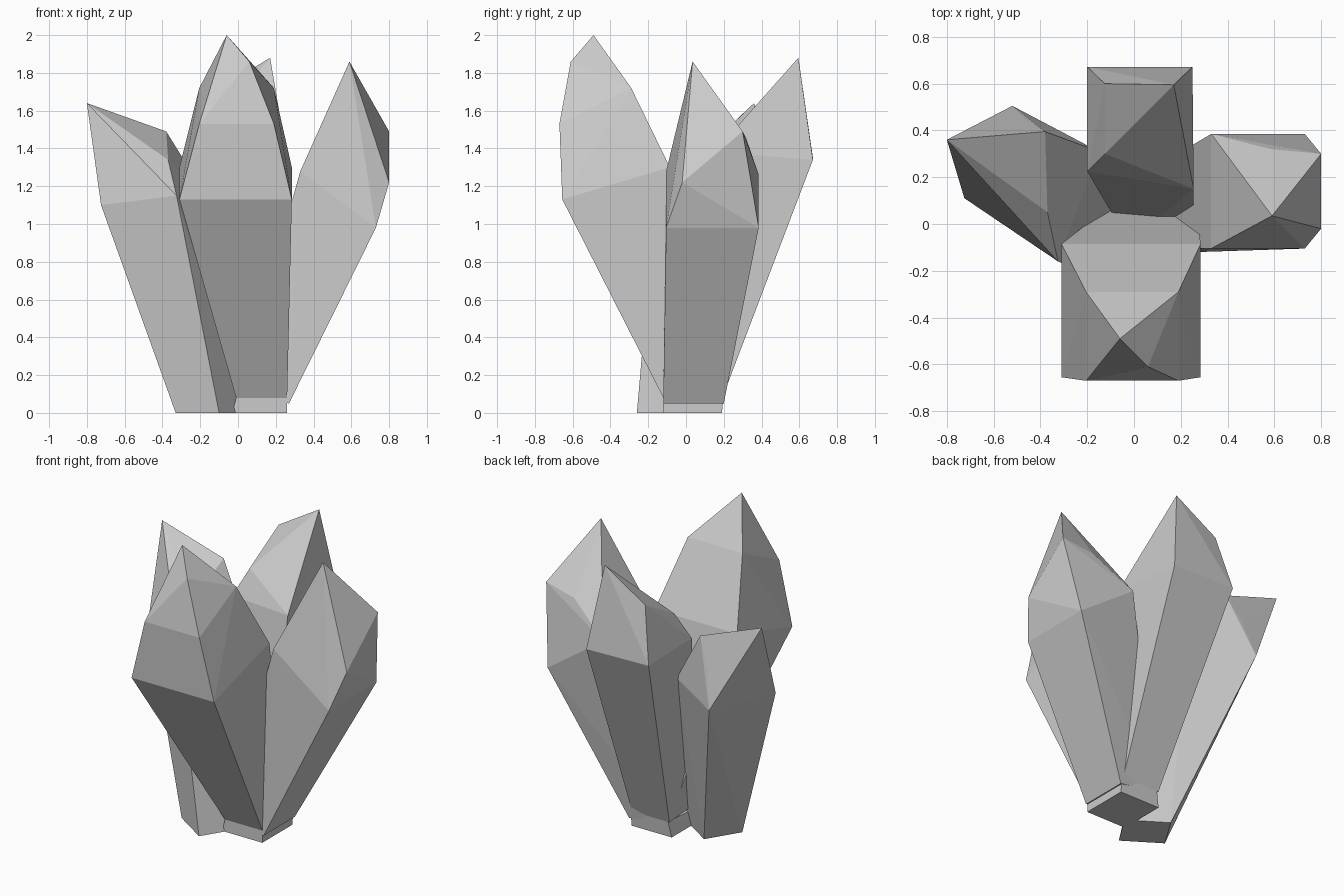
import bpy, bmesh, math


def rect(x0, x1, y0, y1, z_front, z_back):
    """Four corners of a rectangle whose front and back edges can differ in height."""
    return [(x0, y0, z_front), (x1, y0, z_front), (x1, y1, z_back), (x0, y1, z_back)]


def faceted(name, points):
    """Flat-faced convex solid wrapped around the given corner points."""
    bm = bmesh.new()
    for p in points:
        bm.verts.new(p)
    res = bmesh.ops.convex_hull(bm, input=bm.verts[:])
    loose = [v for v in bm.verts if not v.link_faces]
    bmesh.ops.delete(bm, geom=loose, context='VERTS')
    bmesh.ops.dissolve_limit(bm, angle_limit=math.radians(1),
                             verts=bm.verts[:], edges=bm.edges[:])
    bmesh.ops.recalc_face_normals(bm, faces=bm.faces[:])
    mesh = bpy.data.meshes.new(name)
    bm.to_mesh(mesh)
    bm.free()
    obj = bpy.data.objects.new(name, mesh)
    bpy.context.collection.objects.link(obj)
    return obj


# shared root the three upper crystals grow from
faceted("crystal_root", rect(-0.03, 0.26, -0.12, 0.19, 0, 0)
        + rect(-0.01, 0.26, -0.12, 0.20, 0.08, 0.10))

# tall crystal leaning to the front
faceted("front_crystal", rect(-0.01, 0.26, -0.12, 0.15, 0.08, 0.15)
        + rect(-0.31, 0.285, -0.655, -0.085, 1.13, 1.30)
        + rect(-0.205, 0.19, -0.67, -0.29, 1.53, 1.72)
        + [(0.06, -0.61, 1.86), (-0.06, -0.49, 2.0)])

# crystal leaning to the right
faceted("right_crystal", [(0.27, -0.12, 0.05), (0.27, 0.20, 0.05),
                          (0.0, -0.11, 0.10), (0.0, 0.19, 0.10),
                          (0.73, -0.105, 0.98), (0.73, 0.385, 0.98),
                          (0.33, -0.105, 1.28), (0.33, 0.385, 1.26),
                          (0.80, -0.02, 1.22), (0.80, 0.30, 1.49),
                          (0.585, 0.32, 1.45), (0.59, 0.035, 1.86)])

# crystal leaning to the back
faceted("back_crystal", rect(-0.02, 0.25, -0.08, 0.20, 0.12, 0.10)
        + [(-0.20, 0.225, 1.36), (0.255, 0.15, 1.38)]
        + [(-0.20, 0.672, 1.35), (0.25, 0.672, 1.34)]
        + rect(-0.125, 0.17, 0.30, 0.60, 1.53, 1.70)
        + [(0.17, 0.595, 1.88)])

# short turned crystal leaning to the left, with its own foot
faceted("left_crystal", [(-0.33, -0.11, 0), (-0.10, -0.26, 0),
                         (0.03, -0.05, 0), (-0.20, 0.10, 0),
                         (-0.725, 0.11, 1.10), (-0.325, -0.16, 1.15),
                         (-0.15, 0.31, 1.12), (-0.52, 0.505, 1.08),
                         (-0.37, 0.05, 1.34), (-0.46, 0.44, 1.33),
                         (-0.38, 0.395, 1.49), (-0.80, 0.36, 1.64)])
